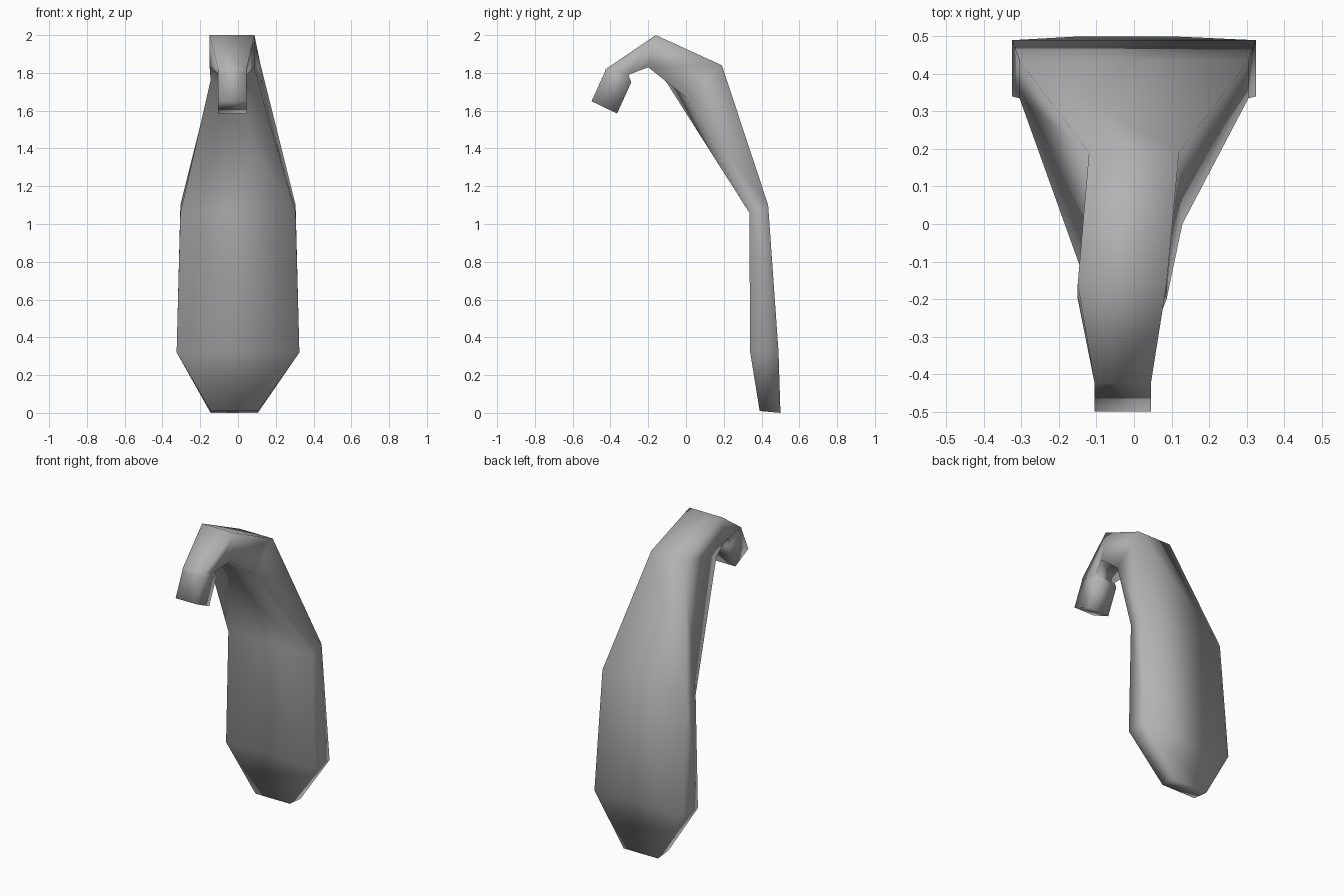
import bpy
import bmesh

if "Cube" in bpy.data.objects:
    bpy.data.objects.remove(bpy.data.objects["Cube"])

# Each ring: outer (y, z), inner left (y, z), inner right (y, z), left x, right x
RINGS = [
    ((0.50, 0.00), (0.39, 0.01), (0.39, 0.01), -0.145, 0.105),      # blossom tip
    ((0.49, 0.32), (0.34, 0.32), (0.34, 0.32), -0.325, 0.325),      # lower body
    ((0.435, 1.10), (0.335, 1.06), (0.335, 1.06), -0.305, 0.305),   # upper body
    ((0.19, 1.84), (-0.11, 1.76), (0.00, 1.67), -0.12, 0.12),       # shoulder
    ((-0.16, 2.00), (-0.20, 1.83), (-0.20, 1.83), -0.15, 0.087),    # neck
    ((-0.425, 1.82), (-0.305, 1.79), (-0.305, 1.79), -0.105, 0.045),  # stem base
    ((-0.432, 1.80), (-0.29, 1.75), (-0.29, 1.75), -0.105, 0.045),
    ((-0.50, 1.65), (-0.365, 1.585), (-0.365, 1.585), -0.105, 0.045),  # stem end
]

skin = bpy.data.materials.new("grey skin")
skin.diffuse_color = (0.45, 0.45, 0.45, 1.0)
skin.use_nodes = True
skin.node_tree.nodes["Principled BSDF"].inputs["Base Color"].default_value = skin.diffuse_color

# Four-sided rings bridged along the curved fruit
bm = bmesh.new()
loops = []
for i, (outer, inner_l, inner_r, xl, xr) in enumerate(RINGS):
    flare = 0.018 if i == 3 else 0.0   # shoulder is wider on its underside
    loops.append([bm.verts.new(co) for co in (
        (xl, *outer), (xr, *outer),
        (xr + flare * 0.5, *inner_r), (xl - flare * 1.4, *inner_l))])
for a, b in zip(loops, loops[1:]):
    for k in range(4):
        n = (k + 1) % 4
        bm.faces.new((a[k], a[n], b[n], b[k]))

# End caps
bm.faces.new(loops[0])
bm.faces.new(loops[-1])
bmesh.ops.recalc_face_normals(bm, faces=bm.faces)
for f in bm.faces:
    f.smooth = True

mesh = bpy.data.meshes.new("banana_body")
bm.to_mesh(mesh)
bm.free()
mesh.materials.append(skin)
banana = bpy.data.objects.new("banana_body", mesh)
bpy.context.collection.objects.link(banana)
